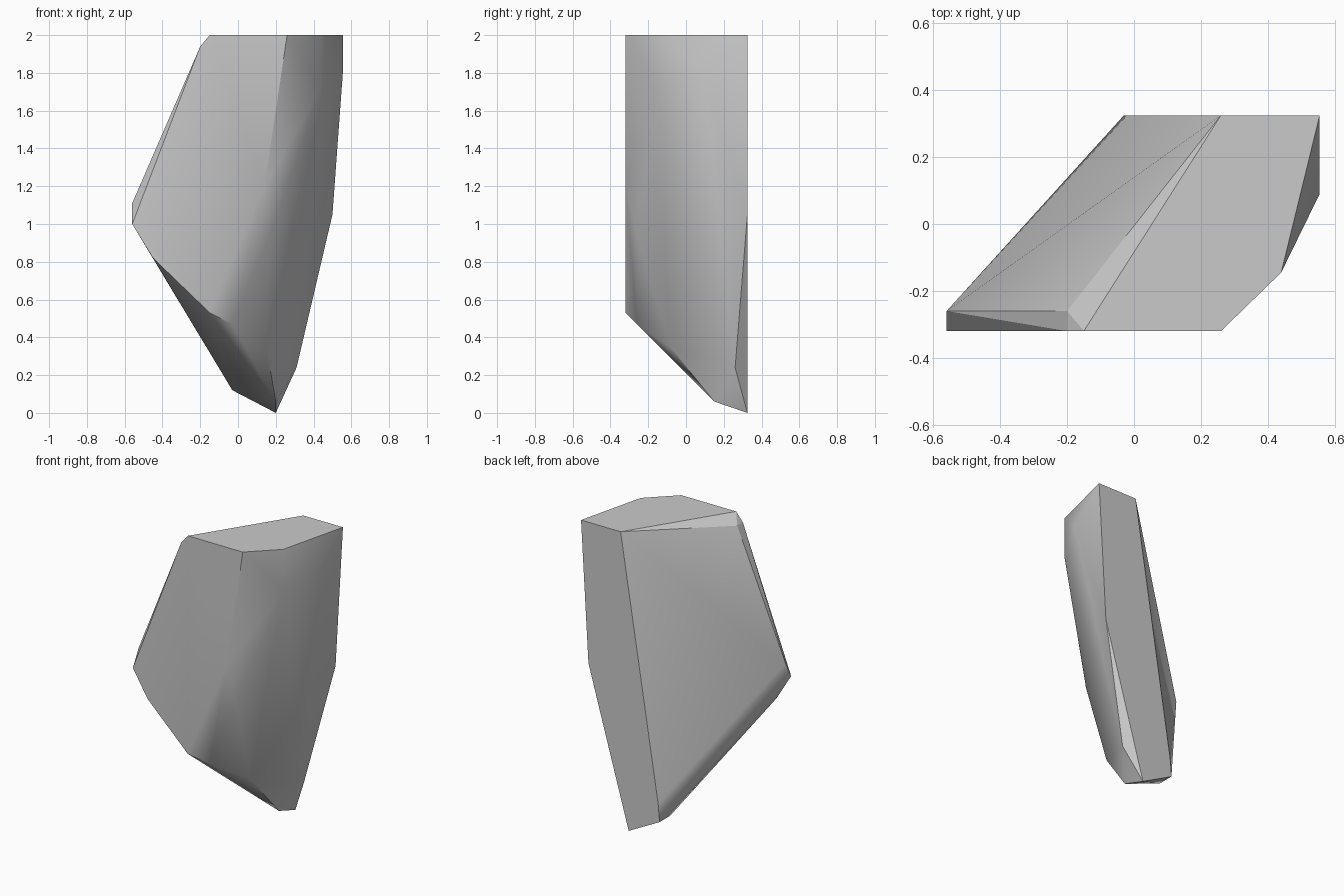
import bpy, bmesh
from math import radians

cube = bpy.data.objects.get("Cube")
if cube:
    bpy.data.objects.remove(cube, do_unlink=True)

# Flat stone grey
grey = bpy.data.materials.new("stone_grey")
grey.use_nodes = True
colour = (0.59, 0.59, 0.59, 1)
grey.diffuse_color = colour
grey.node_tree.nodes["Principled BSDF"].inputs["Base Color"].default_value = colour

FRONT, BACK, TOP = -0.32, 0.325, 2.0

# Corners of the flat front facet (x, z)
front = [(-0.15, TOP), (0.26, TOP), (0.14, 1.2), (-0.15, 0.53),
         (-0.45, 0.82), (-0.56, 1.0), (-0.2, 1.94)]
# Corners of the flat back facet (x, z)
back = [(0.26, TOP), (0.555, TOP), (0.5, 1.05), (0.2, 0), (-0.03, 0.12), (-0.02, 0.24)]
# Chipped corners on the right flank
flank = [(0.44, -0.145, TOP), (0.44, -0.145, 1.72), (0.555, 0.09, 1.8),
         (0.17, -0.26, 0.94)]
# Chipped corners on the left shoulder
shoulder = [(-0.2, -0.26, 1.94), (-0.56, -0.26, 1.11)]
# Chipped corners around the tip
tip = [(-0.03, -0.26, 0.47), (0.15, -0.085, 0.35), (0.2, 0.15, 0.06),
       (0.31, 0.26, 0.24), (-0.03, 0.21, 0.12)]

points = [(x, FRONT, z) for x, z in front] + [(x, BACK, z) for x, z in back]
points += flank + shoulder + tip

# Rock shard wrapped around its corners
bm = bmesh.new()
for p in points:
    bm.verts.new(p)
bmesh.ops.convex_hull(bm, input=bm.verts[:])
loose = [v for v in bm.verts if not v.link_faces]
bmesh.ops.delete(bm, geom=loose, context='VERTS')
bmesh.ops.dissolve_limit(bm, angle_limit=radians(1), verts=bm.verts[:], edges=bm.edges[:])
bmesh.ops.recalc_face_normals(bm, faces=bm.faces[:])
mesh = bpy.data.meshes.new("rock_shard")
bm.to_mesh(mesh)
bm.free()
mesh.materials.append(grey)

rock = bpy.data.objects.new("rock_shard", mesh)
bpy.context.collection.objects.link(rock)
bpy.ops.object.select_all(action='DESELECT')
rock.select_set(True)
bpy.context.view_layer.objects.active = rock
bpy.ops.object.shade_smooth_by_angle(angle=radians(30))

# Crisp flat facets on the upward-facing chips
for face in mesh.polygons:
    if face.normal.z > 0.35:
        face.use_smooth = False
